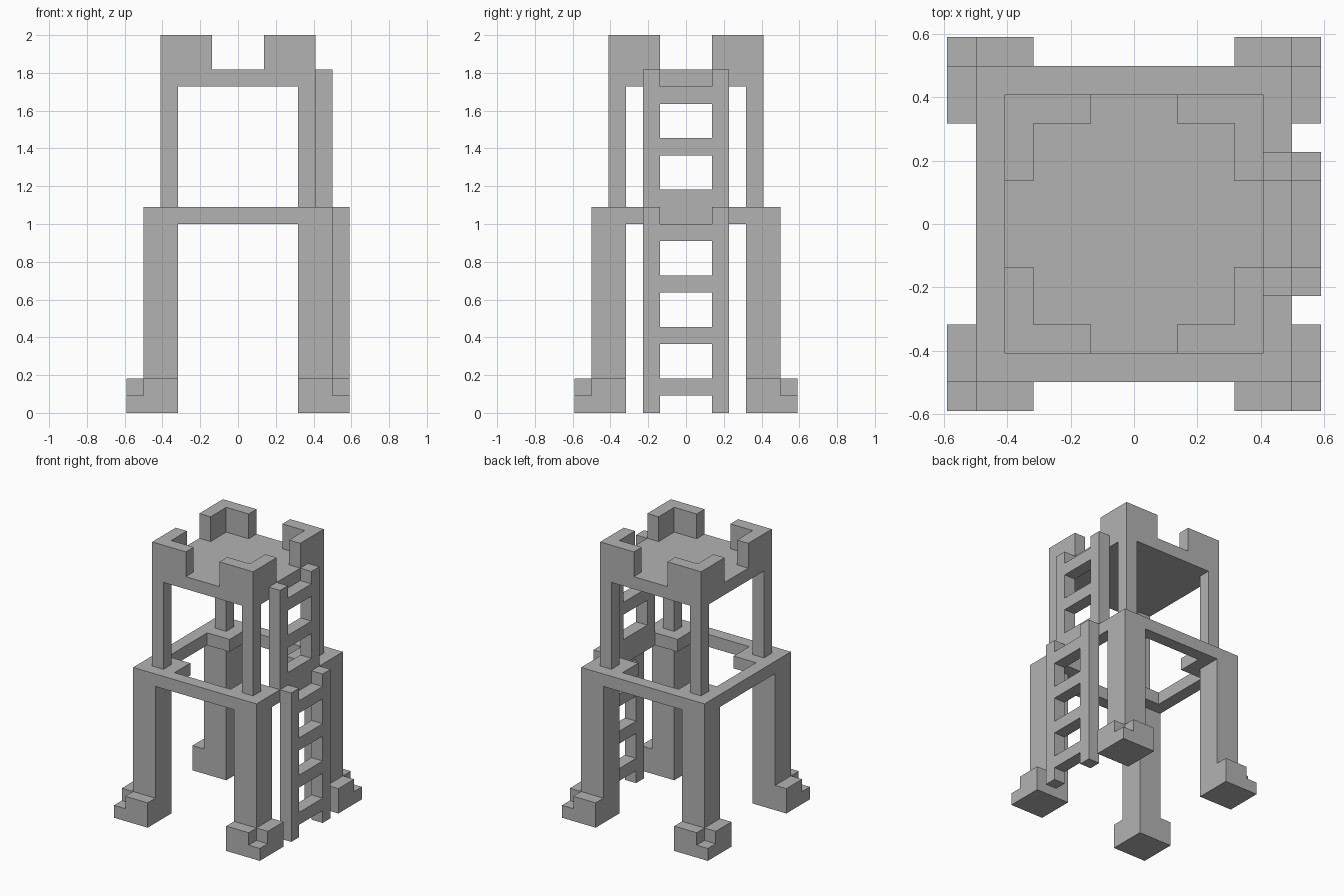
import bpy
import bmesh
from math import radians
from mathutils import Vector

cube = bpy.data.objects.get("Cube")
if cube:
    bpy.data.objects.remove(cube, do_unlink=True)

U = 2 / 22  # one building block

stone = bpy.data.materials.new("plain grey")
stone.use_nodes = True
GREY = (0.45, 0.45, 0.45, 1)
stone.diffuse_color = GREY
stone.node_tree.nodes["Principled BSDF"].inputs["Base Color"].default_value = GREY


def box(x, y, z):
    """Set of unit blocks; each range is inclusive at both ends."""
    return {(i, j, k) for i in range(x[0], x[1] + 1)
            for j in range(y[0], y[1] + 1)
            for k in range(z[0], z[1] + 1)}


def four(blocks):
    """Repeat blocks at all four corners."""
    return {(i * sx, j * sy, k) for i, j, k in blocks
            for sx in (-1, 1) for sy in (-1, 1)}


def swap(blocks):
    """Add the same blocks with x and y exchanged."""
    return blocks | {(j, i, k) for i, j, k in blocks}


def build(name, blocks):
    """Skin the union of the blocks and merge its flat faces."""
    bm = bmesh.new()
    for cell in blocks:
        centre = Vector(cell) + Vector((0, 0, 0.5))
        for axis in range(3):
            for side in (-1, 1):
                n = Vector((0, 0, 0))
                n[axis] = side
                if tuple(int(c + d) for c, d in zip(cell, n)) in blocks:
                    continue
                a = Vector((0, 0, 0))
                a[(axis + 1) % 3] = 0.5
                b = n.cross(a)
                mid = centre + n / 2
                corners = (mid - a - b, mid + a - b, mid + a + b, mid - a + b)
                bm.faces.new([bm.verts.new(p * U) for p in corners])
    bmesh.ops.remove_doubles(bm, verts=bm.verts, dist=U / 100)
    bmesh.ops.dissolve_limit(bm, angle_limit=radians(1),
                             verts=bm.verts, edges=bm.edges)
    mesh = bpy.data.meshes.new(name)
    bm.to_mesh(mesh)
    bm.free()
    mesh.materials.append(stone)
    obj = bpy.data.objects.new(name, mesh)
    bpy.context.collection.objects.link(obj)


# Lower stage: stepped feet, thick legs, corner plates and a thin ring beam
feet = box((4, 6), (4, 6), (0, 1)) - {(6, 6, 1)}
legs = box((4, 5), (4, 5), (0, 11))
corner_plates = box((3, 5), (3, 5), (11, 11))
ring_beam = swap(box((0, 5), (5, 5), (11, 11)))
build("lower_frame", four(feet | legs | corner_plates | ring_beam))

# Upper stage: slim posts, lookout floor and corner battlements
posts = box((4, 4), (4, 4), (12, 18))
floor = box((0, 4), (0, 4), (19, 19))
battlements = swap(box((2, 4), (4, 4), (20, 21)))
build("lookout", four(posts | floor | battlements))


# Ladders: two rails with evenly spaced rungs
def ladder(name, x, bottom, top, first_rung):
    blocks = box((x, x), (-2, -2), (bottom, top))
    blocks |= box((x, x), (2, 2), (bottom, top))
    for z in range(first_rung, top, 3):
        blocks |= box((x, x), (-1, 1), (z, z))
    build(name, blocks)


ladder("lower_ladder", 6, 0, 11, 1)
ladder("upper_ladder", 5, 12, 19, 12)
